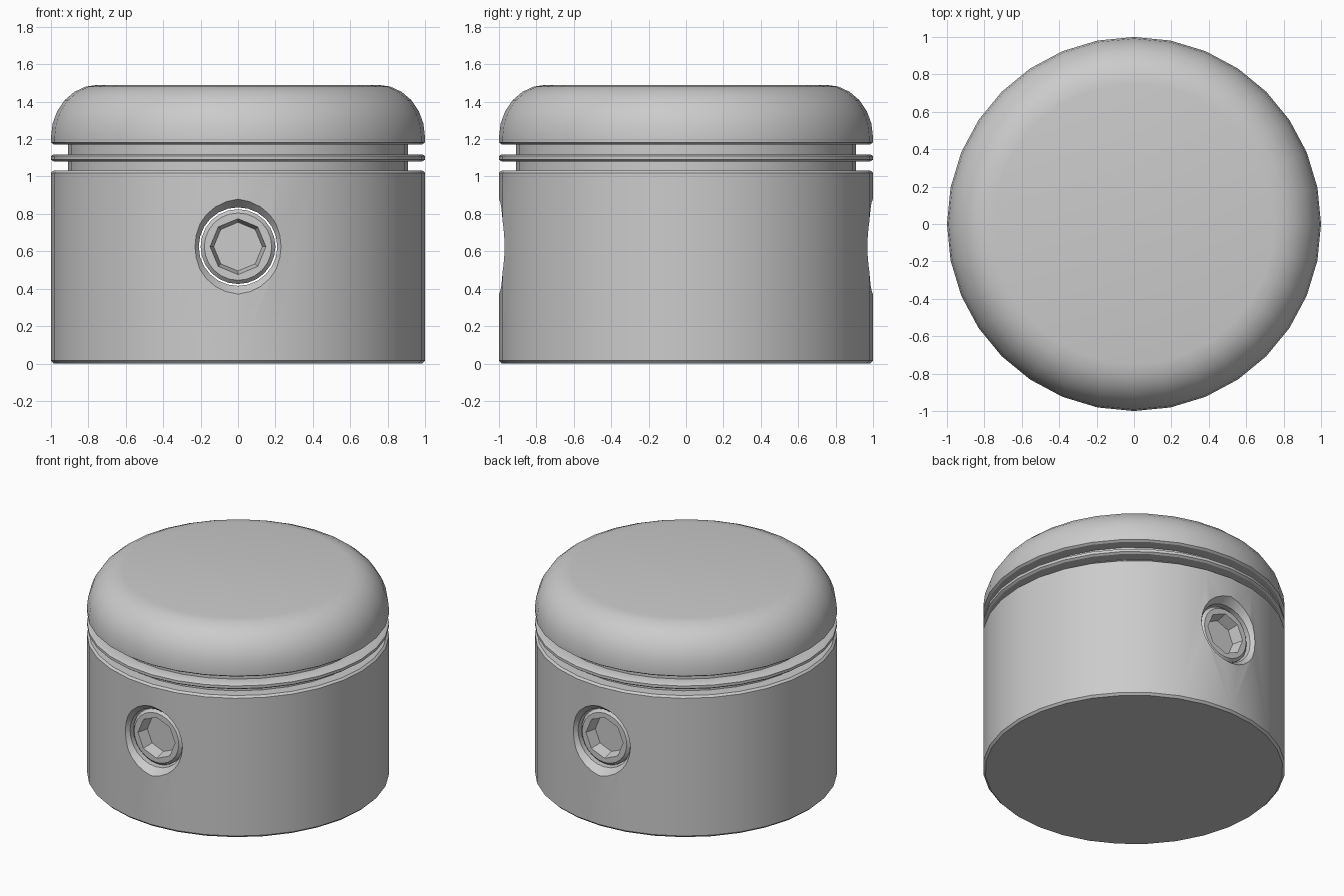
import bpy, bmesh, math
from mathutils import Matrix

cube = bpy.data.objects.get("Cube")
if cube:
    bpy.data.objects.remove(cube)

metal = bpy.data.materials.new("grey_metal")
metal.use_nodes = True
GREY = (0.6, 0.6, 0.6, 1)
metal.diffuse_color = GREY
metal.node_tree.nodes["Principled BSDF"].inputs["Base Color"].default_value = GREY

PIN_Z = 0.625


def lathe(name, profile, sides, matrix=Matrix()):
    """Closed solid turned around z from (radius, height) points, capped at both ends."""
    bm = bmesh.new()
    rings = []
    for r, z in profile:
        angles = [2 * math.pi * i / sides for i in range(sides)]
        rings.append([bm.verts.new((r * math.cos(a), r * math.sin(a), z)) for a in angles])
    for low, high in zip(rings, rings[1:]):
        for i in range(sides):
            j = (i + 1) % sides
            bm.faces.new((low[i], low[j], high[j], high[i]))
    bm.faces.new(rings[0][::-1])
    bm.faces.new(rings[-1])
    bmesh.ops.recalc_face_normals(bm, faces=bm.faces)
    bm.transform(matrix)
    mesh = bpy.data.meshes.new(name)
    bm.to_mesh(mesh)
    bm.free()
    mesh.materials.append(metal)
    obj = bpy.data.objects.new(name, mesh)
    bpy.context.collection.objects.link(obj)
    return obj


def cut(obj, cutter):
    mod = obj.modifiers.new("cut", "BOOLEAN")
    mod.operation = "DIFFERENCE"
    mod.solver = "EXACT"
    mod.object = cutter
    bpy.context.view_layer.objects.active = obj
    bpy.ops.object.modifier_apply(modifier=mod.name)
    bpy.data.objects.remove(cutter)


def smooth(obj):
    bpy.ops.object.select_all(action="DESELECT")
    obj.select_set(True)
    bpy.context.view_layer.objects.active = obj
    bpy.ops.object.shade_smooth_by_angle(angle=math.radians(30))


# Turned body: skirt, two ring grooves and rounded crown
groove = 0.91
skirt = [(0.985, 0), (1, 0.015), (1, 1.02), (0.985, 1.033), (groove, 1.033)]
land = [(groove, 1.08), (0.985, 1.08), (1, 1.09), (1, 1.11), (0.985, 1.118), (groove, 1.118)]
crown = [(groove, 1.172), (0.985, 1.172), (1, 1.182), (1, 1.21)]
for step in range(1, 7):
    a = math.radians(15 * step)
    crown.append((0.75 + 0.25 * math.cos(a), 1.21 + 0.28 * math.sin(a)))
body = lathe("piston_body", skirt + land + crown, 32)

# Chamfered wrist pin bore running front to back
along_y = Matrix.Translation((0, 0, PIN_Z)) @ Matrix.Rotation(math.pi / 2, 4, "X")
bore = [(0.27, -1.02), (0.21, -0.945), (0.21, 0.945), (0.27, 1.02)]
cut(body, lathe("bore_cutter", bore, 24, along_y))
smooth(body)

# Wrist pin with bevelled ends and an eight-sided socket in each end
end = 0.94
pin_profile = [(0.18, -end), (0.2, -end + 0.02), (0.2, end - 0.02), (0.18, end)]
pin = lathe("wrist_pin", pin_profile, 24, along_y)
for side in (1, -1):
    socket = [(0.13, side * (end - 0.08)), (0.145, side * (end - 0.015)), (0.155, side * (end + 0.02))]
    cut(pin, lathe("socket_cutter", socket, 8, along_y))
smooth(pin)
